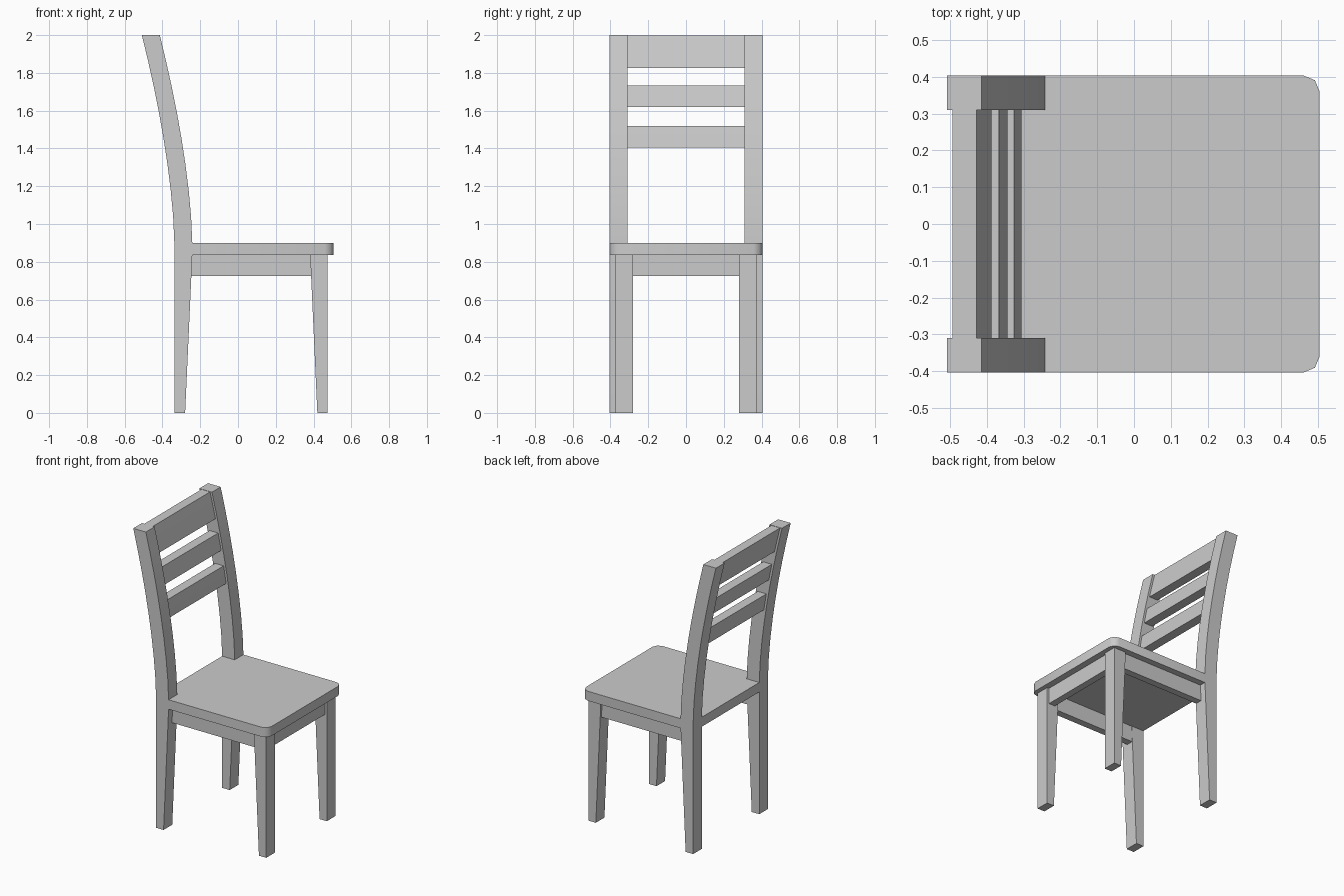
import bpy, bmesh, math
from mathutils import Vector

if "Cube" in bpy.data.objects:
    bpy.data.objects.remove(bpy.data.objects["Cube"])


def prism(name, pts, offset, smooth=None):
    """Extrude a closed planar profile along an offset vector."""
    bm = bmesh.new()
    face = bm.faces.new([bm.verts.new(p) for p in pts])
    res = bmesh.ops.extrude_face_region(bm, geom=[face])
    moved = [g for g in res["geom"] if isinstance(g, bmesh.types.BMVert)]
    bmesh.ops.translate(bm, verts=moved, vec=Vector(offset))
    bmesh.ops.recalc_face_normals(bm, faces=bm.faces[:])
    me = bpy.data.meshes.new(name)
    bm.to_mesh(me)
    bm.free()
    ob = bpy.data.objects.new(name, me)
    bpy.context.collection.objects.link(ob)
    if smooth:
        bpy.ops.object.select_all(action='DESELECT')
        ob.select_set(True)
        bpy.context.view_layer.objects.active = ob
        bpy.ops.object.shade_smooth_by_angle(angle=math.radians(smooth))
    return ob


def side_profile(name, xz, y0, y1, smooth=None):
    return prism(name, [(x, y0, z) for x, z in xz], (0, y1 - y0, 0), smooth)


def box(name, x0, x1, y0, y1, z0, z1):
    return side_profile(name, [(x0, z0), (x1, z0), (x1, z1), (x0, z1)], y0, y1)


def lean(z):
    """Backward sweep of the backrest at height z."""
    return -0.172 * (max(z - 0.9, 0) / 1.1) ** 1.6


def swept(z0, z1, xb, xf, n):
    zs = [z0 + (z1 - z0) * i / n for i in range(n + 1)]
    return [(xf + lean(z), z) for z in zs] + [(xb + lean(z), z) for z in reversed(zs)]


SEAT_Z, TOP_Z, APRON_Z = 0.835, 0.90, 0.725
BACK, FRONT = -0.337, -0.242

# Seat: notched around the posts, rounded front corners
half = [(BACK, 0.31), (FRONT, 0.31), (FRONT, 0.404)]
r = 0.045
for i in range(3):
    a = math.radians(90 - 45 * i)
    half.append((0.505 - r + r * math.cos(a), 0.404 - r + r * math.sin(a)))
outline = half + [(x, -y) for x, y in reversed(half)]
prism("seat", [(x, y, SEAT_Z) for x, y in outline], (0, 0, TOP_Z - SEAT_Z), 50)

for s, side in ((-1, "near"), (1, "far")):
    # Rear leg and swept back post in one piece
    post = [(BACK, 0), (-0.28, 0), (FRONT, SEAT_Z)] + swept(TOP_Z, 2.0, BACK, FRONT, 8)
    side_profile("back_post_" + side, post, s * 0.31, s * 0.404, 20)
    # Tapered front leg
    leg = [(0.42, 0), (0.475, 0), (0.475, SEAT_Z), (0.382, SEAT_Z)]
    side_profile("front_leg_" + side, leg, s * 0.281, s * 0.374)
    # Side apron
    box("side_apron_" + side, FRONT - 0.01, 0.39, s * 0.312, s * 0.36, APRON_Z, SEAT_Z)

# Front apron
box("front_apron", 0.412, 0.46, -0.285, 0.285, APRON_Z, SEAT_Z)

# Backrest slats follow the sweep of the posts
for name, z0, z1 in (("lower_slat", 1.405, 1.52),
                     ("middle_slat", 1.62, 1.733),
                     ("top_rail", 1.825, 1.998)):
    side_profile(name, swept(z0, z1, BACK + 0.015, FRONT - 0.015, 2), -0.312, 0.312, 20)
